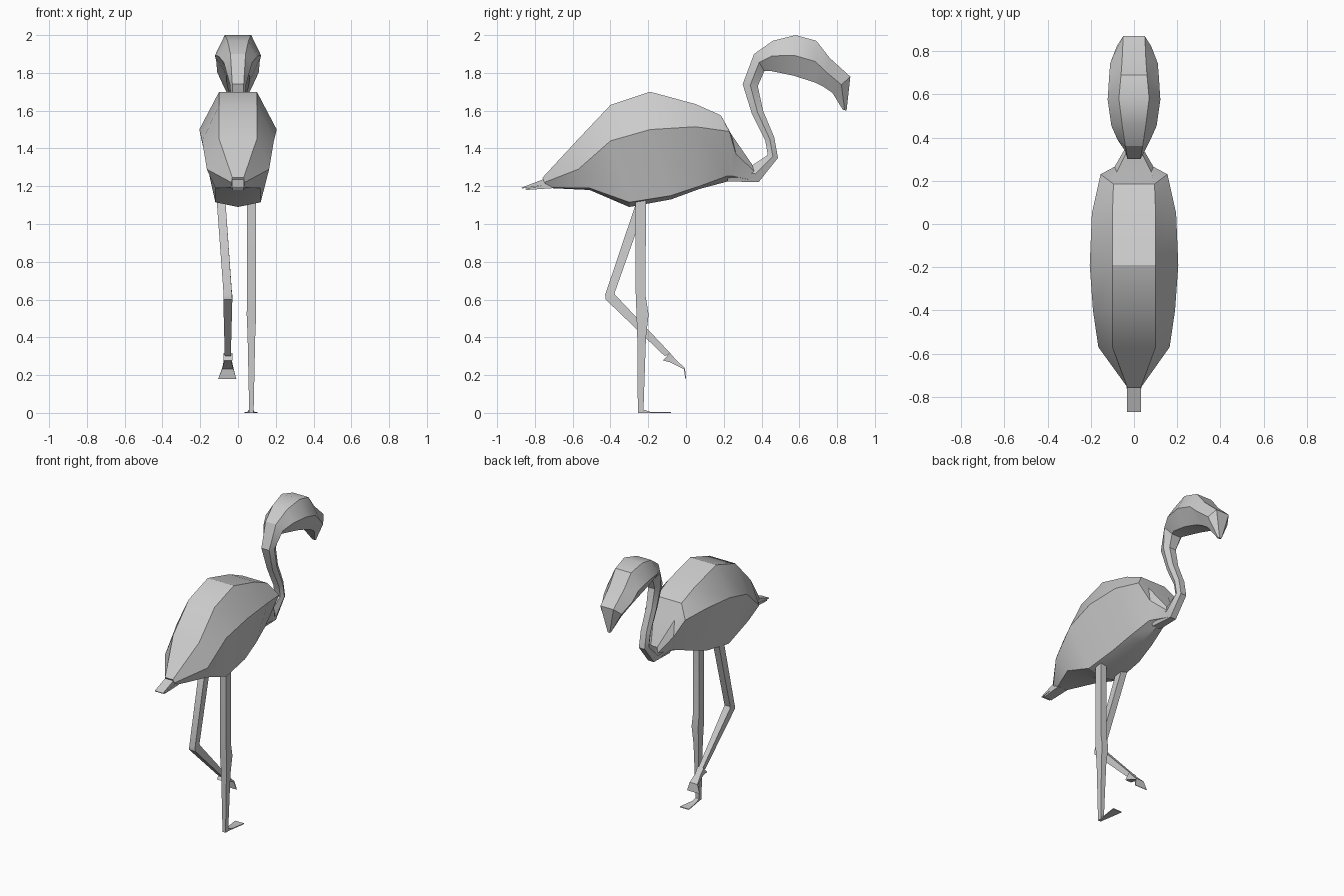
import bpy, bmesh, math
from mathutils import Vector


def loft(name, rings, smooth=30):
    """Skin a list of equal-length point rings and cap both ends."""
    bm = bmesh.new()
    vs = [[bm.verts.new(p) for p in r] for r in rings]
    n = len(vs[0])
    for a, b in zip(vs, vs[1:]):
        for i in range(n):
            j = (i + 1) % n
            bm.faces.new((a[i], a[j], b[j], b[i]))
    bm.faces.new(vs[0])
    bm.faces.new(vs[-1])
    bmesh.ops.recalc_face_normals(bm, faces=bm.faces)
    me = bpy.data.meshes.new(name)
    bm.to_mesh(me)
    bm.free()
    ob = bpy.data.objects.new(name, me)
    bpy.context.collection.objects.link(ob)
    if smooth:
        bpy.ops.object.select_all(action='DESELECT')
        bpy.context.view_layer.objects.active = ob
        ob.select_set(True)
        bpy.ops.object.shade_smooth_by_angle(angle=math.radians(smooth))
    return ob


def body_ring(yt, zt, tw, ym, zm, w, yb, zb, bw, lift):
    """Seven-sided section: flat back, wide flanks, keeled belly."""
    return [(-tw, yt, zt), (tw, yt, zt), (w, ym, zm), (bw, yb, zb + lift),
            (0, yb, zb), (-bw, yb, zb + lift), (-w, ym, zm)]


def hex_ring(yo, zo, yi, zi, fo, w, fi):
    """Six-sided section between an outer and an inner profile point."""
    ym, zm = (yo + yi) / 2, (zo + zi) / 2
    return [(-fo, yo, zo), (fo, yo, zo), (w, ym, zm),
            (fi, yi, zi), (-fi, yi, zi), (-w, ym, zm)]


def quad_ring(x, hw, y0, z0, y1, z1):
    """Four-sided section between two profile points."""
    return [(x - hw, y0, z0), (x + hw, y0, z0), (x + hw, y1, z1), (x - hw, y1, z1)]


# Body
loft("body", [body_ring(*r) for r in [
    (-.76, 1.245, .03, -.75, 1.22, .035, -.72, 1.19, .03, .003),
    (-.57, 1.45, .1, -.57, 1.29, .165, -.51, 1.18, .12, .01),
    (-.40, 1.63, .1, -.40, 1.44, .19, -.30, 1.09, .12, .025),
    (-.19, 1.70, .1, -.19, 1.50, .205, -.08, 1.13, .11, .02),
    (.05, 1.635, .1, .05, 1.515, .195, .07, 1.185, .09, .015),
    (.185, 1.575, .095, .23, 1.49, .155, .22, 1.225, .06, .03),
    (.24, 1.475, .08, .265, 1.37, .09, .24, 1.225, .05, .03),
    (.35, 1.315, .025, .36, 1.28, .035, .37, 1.225, .025, .003),
]])

# Neck, head and hooked beak
loft("neck_and_head", [hex_ring(*r) for r in [
    (.22, 1.31, .22, 1.225, .03, .045, .03),
    (.35, 1.31, .385, 1.222, .022, .04, .022),
    (.433, 1.365, .487, 1.35, .022, .036, .022),
    (.42, 1.44, .467, 1.46, .022, .036, .022),
    (.35, 1.58, .408, 1.60, .022, .036, .022),
    (.30, 1.74, .38, 1.73, .03, .042, .025),
    (.36, 1.90, .415, 1.81, .04, .075, .035),
    (.46, 1.97, .45, 1.81, .055, .105, .05),
    (.58, 2.0, .57, 1.785, .07, .122, .06),
    (.69, 1.97, .68, 1.75, .06, .115, .06),
    (.76, 1.88, .73, 1.725, .055, .11, .055),
    (.87, 1.78, .775, 1.695, .05, .08, .045),
    (.85, 1.60, .83, 1.605, .008, .012, .008),
]])

# Tail feathers
loft("tail_feather_upper", [quad_ring(0, .032, -.72, 1.25, -.72, 1.21),
                            quad_ring(0, .032, -.87, 1.193, -.868, 1.188)])
loft("tail_feather_lower", [quad_ring(0, .036, -.70, 1.215, -.70, 1.19),
                            quad_ring(0, .03, -.85, 1.187, -.848, 1.18)])

# Straight standing leg and its webbed foot
loft("standing_leg", [quad_ring(.071, hw, y0, z, y1, z) for hw, y0, y1, z in [
    (.023, -.268, -.212, 1.2), (.023, -.266, -.214, .62), (.025, -.262, -.198, .52),
    (.02, -.258, -.212, .4), (.012, -.255, -.225, .02), (.012, -.255, -.225, 0)]])
loft("standing_foot", [quad_ring(.069, .01, -.235, 0, -.235, .02),
                       quad_ring(.069, .018, -.19, 0, -.19, .006),
                       quad_ring(.069, .035, -.08, 0, -.08, .005)])

# Raised bent leg
loft("raised_leg", [quad_ring(*r) for r in [
    (-.092, .024, -.243, 1.18, -.19, 1.18),
    (-.088, .023, -.268, 1.10, -.213, 1.10),
    (-.054, .022, -.428, .625, -.378, .635),
    (-.054, .024, -.425, .60, -.375, .625),
    (-.054, .016, -.112, .30, -.085, .318)]])
# Raised foot with back spur and hanging web
loft("raised_foot", [quad_ring(*r) for r in [
    (-.054, .024, -.122, .278, -.085, .318),
    (-.054, .02, -.085, .268, -.055, .283),
    (-.054, .03, -.012, .232, -.006, .237),
    (-.057, .048, -.003, .18, .001, .18)]])
